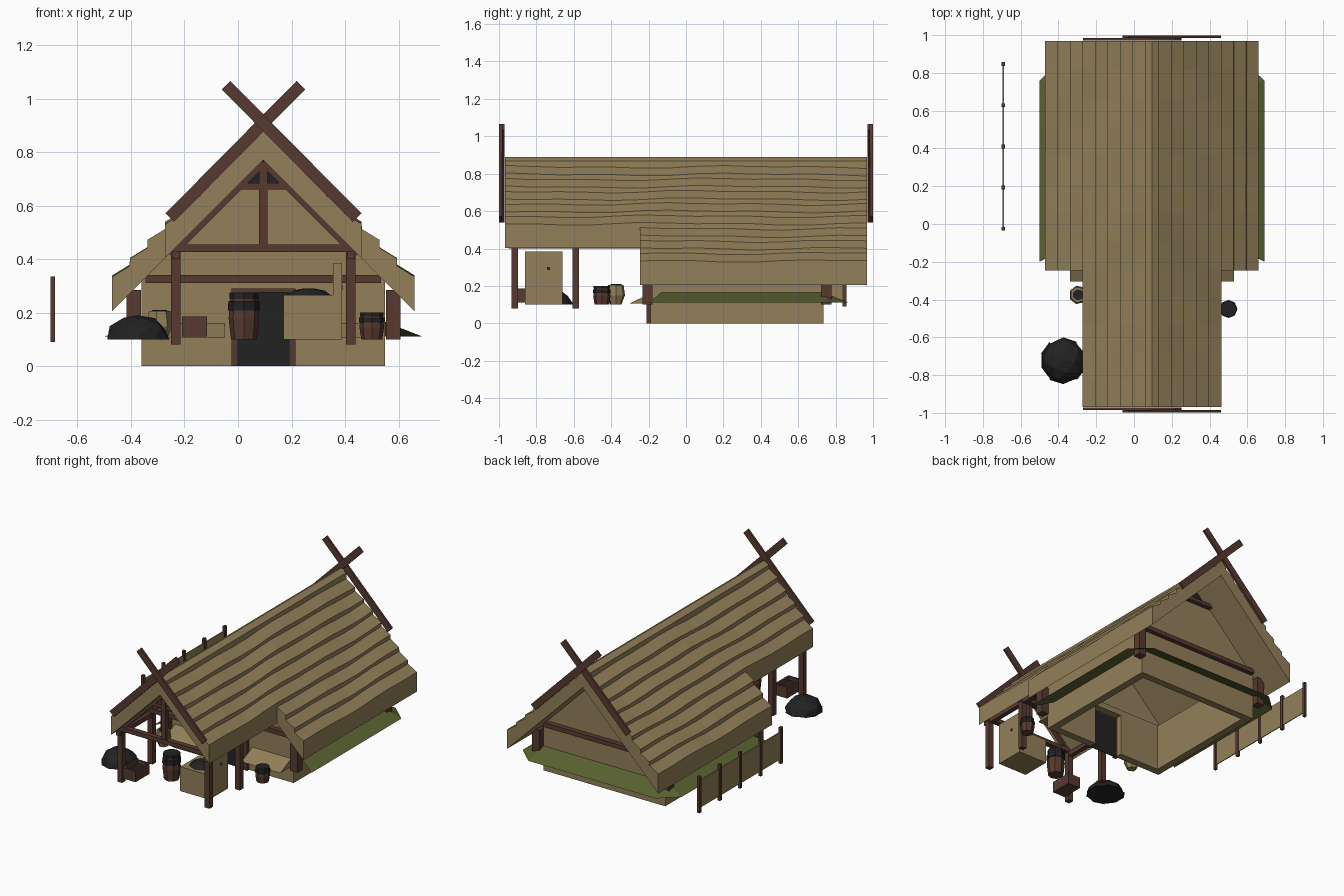
import bpy, bmesh, math, random
from mathutils import Vector, Matrix

old = bpy.data.objects.get("Cube")
if old:
    bpy.data.objects.remove(old, do_unlink=True)
random.seed(4)


def material(name, r, g, b):
    m = bpy.data.materials.new(name)
    m.use_nodes = True
    m.diffuse_color = (r, g, b, 1)
    m.node_tree.nodes["Principled BSDF"].inputs["Base Color"].default_value = (r, g, b, 1)
    return m


TAN = material("straw_tan", 0.29, 0.215, 0.10)
BROWN = material("dark_wood", 0.095, 0.042, 0.03)
BLACK = material("charcoal", 0.016, 0.016, 0.017)
GREEN = material("grass", 0.10, 0.12, 0.03)
CX = 0.095          # ridge line
HALF = 0.565        # half width of the wide roof
STRIP = 0.066       # width of a thatch course
CAP = HALF - 8 * STRIP


def finish(name, bm, *mats):
    bmesh.ops.recalc_face_normals(bm, faces=bm.faces)
    me = bpy.data.meshes.new(name)
    bm.to_mesh(me)
    bm.free()
    for m in mats:
        me.materials.append(m)
    ob = bpy.data.objects.new(name, me)
    bpy.context.collection.objects.link(ob)
    return ob


def box(name, mat, x, y, z):
    """Box from (min, max) pairs."""
    bm = bmesh.new()
    bmesh.ops.create_cube(bm, size=1)
    for v in bm.verts:
        v.co = [a + (b - a) * (c + 0.5) for (a, b), c in zip((x, y, z), v.co)]
    return finish(name, bm, mat)


def beam(name, mat, p, q, width, depth):
    """Beam in an xz plane between two points."""
    p, q = Vector(p), Vector(q)
    d = q - p
    bm = bmesh.new()
    bmesh.ops.create_cube(bm, size=1)
    bmesh.ops.scale(bm, vec=(d.length, depth, width), verts=bm.verts)
    turn = Matrix.Rotation(-math.atan2(d.z, d.x), 4, 'Y')
    bmesh.ops.transform(bm, matrix=Matrix.Translation((p + q) / 2) @ turn, verts=bm.verts)
    return finish(name, bm, mat)


def loft(name, rings, mat, closed=False):
    """Bridge equal rings of points, with end caps unless closed."""
    bm = bmesh.new()
    rows = [[bm.verts.new(p) for p in r] for r in rings]
    n = len(rows[0])
    pairs = list(zip(rows, rows[1:])) + ([(rows[-1], rows[0])] if closed else [])
    for a, b in pairs:
        for i in range(n):
            bm.faces.new((a[i], a[(i + 1) % n], b[(i + 1) % n], b[i]))
    if not closed:
        bm.faces.new(rows[0])
        bm.faces.new(rows[-1])
    return finish(name, bm, mat)


def prism(name, mat, outline, y0, y1):
    return loft(name, [[(x, y, z) for x, z in outline] for y in (y0, y1)], mat)


# Thatched roof: stepped courses, gently waving along the ridge
def wave(k, y):
    return 0.005 * math.sin(5 * y + 0.5 * k) + 0.004 * math.sin(11 * y + 1.1 * k)


def roof_half(courses, y):
    pts = [(0, 0.89), (CAP, 0.868)]
    for k in range(courses):
        d = CAP + k * STRIP
        w = wave(k, y)
        top = 0.374 + (7 - k) * STRIP
        pts += [(d + 0.001, top + w), (d + STRIP, top - 0.04 + w)]
    edge = CAP + courses * STRIP
    return pts + [(edge, 0.77 - edge)]


def roof(name, courses, y0, y1, steps):
    rings = []
    for i in range(steps + 1):
        y = y0 + (y1 - y0) * i / steps
        h = roof_half(courses, y)
        ring = [(CX + d, y, z) for d, z in h] + [(CX, y, 0.77)]
        ring += [(CX - d, y, z) for d, z in reversed(h[1:])]
        rings.append(ring)
    loft(name, rings, TAN)


roof("porch_thatch", 5, -0.968, -0.245, 5)
roof("house_thatch", 8, -0.245, 0.968, 8)

# Crossed gable boards
for end, tag in ((-1, "front"), (1, "back")):
    for side, off in ((-1, 0.978), (1, 0.992)):
        beam(tag + "_gable_board", BROWN, (CX + side * 0.35, end * off, 0.555),
             (CX - side * 0.14, end * off, 1.05), 0.045, 0.014)

# House walls, open underneath, with a doorway
W0, W1, F, B = -0.36, 0.55, -0.19, 0.735
for name, x in (("right_wall", (W0, W0 + 0.05)), ("left_wall", (W1 - 0.05, W1))):
    box(name, TAN, x, (F, B), (0, 0.315))
box("back_wall", TAN, (W0, W1), (B - 0.05, B), (0, 0.32))
box("front_wall_right", TAN, (W0, -0.01), (F, F + 0.05), (0, 0.32))
box("front_wall_left", TAN, (0.2, W1), (F, F + 0.05), (0, 0.32))
box("door_header", TAN, (-0.01, 0.2), (F, F + 0.05), (0.28, 0.32))
box("door_curtain", BLACK, (-0.01, 0.2), (F - 0.006, F), (0, 0.28))
for x in (-0.025, 0.19):
    box("door_post", BROWN, (x, x + 0.025), (F - 0.02, F + 0.01), (0, 0.29))
box("door_lintel", BROWN, (-0.025, 0.215), (F - 0.02, F), (0.275, 0.29))

# Gable walls with dark smoke holes, framed in timber
for y, out, tag in ((F + 0.02, -1, "front"), (B - 0.02, 1, "back")):
    low, high = 0.45, 0.095
    prism(tag + "_gable_wall", TAN, [(CX - low, 0.32), (CX + low, 0.32),
          (CX + high, 0.675), (CX - high, 0.675)], y - 0.015, y + 0.015)
    prism(tag + "_smoke_hole", BLACK, [(CX - high, 0.675), (CX + high, 0.675),
          (CX, 0.77)], y - 0.004, y + 0.004)
    yo = y + out * 0.03
    box(tag + "_tie_beam", BROWN, (CX - 0.44, CX + 0.44), (yo - 0.02, yo + 0.02), (0.31, 0.34))
    box(tag + "_collar", BROWN, (CX - 0.1, CX + 0.1), (yo - 0.015, yo + 0.015), (0.66, 0.685))
    for s in (-1, 1):
        px = CX + s * 0.485
        yp = y + out * 0.035
        box("corner_post", BROWN, (px - 0.027, px + 0.027), (yp - 0.027, yp + 0.027), (0.1, 0.285))

# Porch trusses and posts
for y in (-0.915, -0.59):
    box("porch_tie_beam", BROWN, (CX - 0.34, CX + 0.34), (y - 0.018, y + 0.018), (0.427, 0.455))
    box("king_post", BROWN, (CX - 0.016, CX + 0.016), (y - 0.016, y + 0.016), (0.455, 0.765))
    box("porch_collar", BROWN, (CX - 0.1, CX + 0.1), (y - 0.014, y + 0.014), (0.66, 0.685))
    for s in (-1, 1):
        x = CX + s * 0.327
        box("porch_post", BROWN, (x - 0.018, x + 0.018), (y - 0.018, y + 0.018), (0.08, 0.435))
        beam("rafter", BROWN, (CX, y, 0.757), (CX + s * 0.345, y, 0.412), 0.02, 0.03)
for s in (-1, 1):
    x = CX + s * 0.327
    box("eaves_plate", BROWN, (x - 0.015, x + 0.015), (-0.95, -0.2), (0.4, 0.43))

# Sloping earth bank: grass on three sides, bare beside the door
bm = bmesh.new()
outer = [(0.69, -0.2), (0.69, 0.76), (0.57, 0.87), (-0.38, 0.87), (-0.5, 0.76), (-0.5, -0.2)]
inner = [(W1, -0.13), (W1, B), (W1, B), (W0, B), (W0, B), (W0, -0.13)]
lo = [bm.verts.new((x, y, 0.11)) for x, y in outer]
hi = [bm.verts.new((x, y, 0.165)) for x, y in inner]
for i in range(5):
    bm.faces.new((lo[i], lo[i + 1], hi[i + 1], hi[i]))
bmesh.ops.remove_doubles(bm, verts=bm.verts, dist=0.0001)
finish("grass_bank", bm, GREEN)
for name, a, b in (("right_door_bank", -0.34, -0.05), ("left_door_bank", 0.24, 0.53)):
    loft(name, [[(x, -0.305, 0.105), (x, F, 0.105), (x, F, 0.16)] for x in (a, b)], TAN)

# Woven fence
for i in range(5):
    y = -0.025 + i * 0.218
    box("fence_post", BROWN, (-0.701, -0.683), (y - 0.01, y + 0.01), (0.09, 0.335))
box("fence_panel", TAN, (-0.695, -0.689), (-0.025, 0.847), (0.12, 0.305))


# Barrels, jar and other round goods
def turned(name, mat, x, y, profile, sides=8):
    rings = [[(x + r * math.cos(math.tau * i / sides), y + r * math.sin(math.tau * i / sides), z)
              for i in range(sides)] for r, z in profile]
    return loft(name, rings, mat)


def barrel(name, x, y, r, h):
    z = 0.1
    turned(name, BROWN, x, y, [(r * 0.85, z), (r, z + h * 0.45), (r * 0.9, z + h * 0.9)])
    turned(name + "_band", BLACK, x, y, [(r * 1.04, z + h * 0.62), (r * 1.02, z + h * 0.82)])
    turned(name + "_lid", BLACK, x, y, [(r * 0.95, z + h * 0.86), (r * 0.95, z + h)])


barrel("large_barrel", 0.022, -0.74, 0.057, 0.175)
barrel("small_barrel", 0.5, -0.45, 0.046, 0.1)
turned("clay_jar", TAN, -0.295, -0.375, [(0.03, 0.1), (0.05, 0.15), (0.042, 0.205)], 7)
turned("jar_mouth", BLACK, -0.295, -0.375, [(0.03, 0.204), (0.03, 0.209)], 7)

# Hearth with a raised wind wall
box("hearth", TAN, (0.17, 0.38), (-0.86, -0.66), (0.1, 0.265))
box("hearth_wind_wall", TAN, (0.355, 0.388), (-0.86, -0.66), (0.1, 0.385))
box("air_hole", BLACK, (0.386, 0.391), (-0.743, -0.727), (0.285, 0.301))
turned("hearth_coals", BLACK, 0.265, -0.76, [(0.085, 0.262), (0.06, 0.282), (0.02, 0.29)])

# Wooden trough
box("trough_base", BROWN, (-0.21, -0.115), (-0.93, -0.78), (0.11, 0.13))
for x in (-0.21, -0.127):
    box("trough_side", BROWN, (x, x + 0.012), (-0.93, -0.78), (0.11, 0.185))
for y in (-0.93, -0.792):
    box("trough_end", BROWN, (-0.21, -0.115), (y, y + 0.012), (0.11, 0.185))
box("trough_filling", BLACK, (-0.2, -0.125), (-0.92, -0.79), (0.13, 0.16))

# Charcoal heap
bm = bmesh.new()
bmesh.ops.create_icosphere(bm, subdivisions=2, radius=1)
bmesh.ops.bisect_plane(bm, geom=bm.verts[:] + bm.edges[:] + bm.faces[:], plane_co=(0, 0, 0),
                       plane_no=(0, 0, -1), clear_outer=True)
bmesh.ops.holes_fill(bm, edges=[e for e in bm.edges if e.is_boundary])
for v in bm.verts:
    k = random.uniform(0.92, 1.03)
    v.co = (-0.375 + v.co.x * 0.122 * k, -0.725 + v.co.y * 0.122 * k, 0.1 + v.co.z * 0.093 * k)
finish("charcoal_heap", bm, BLACK)
